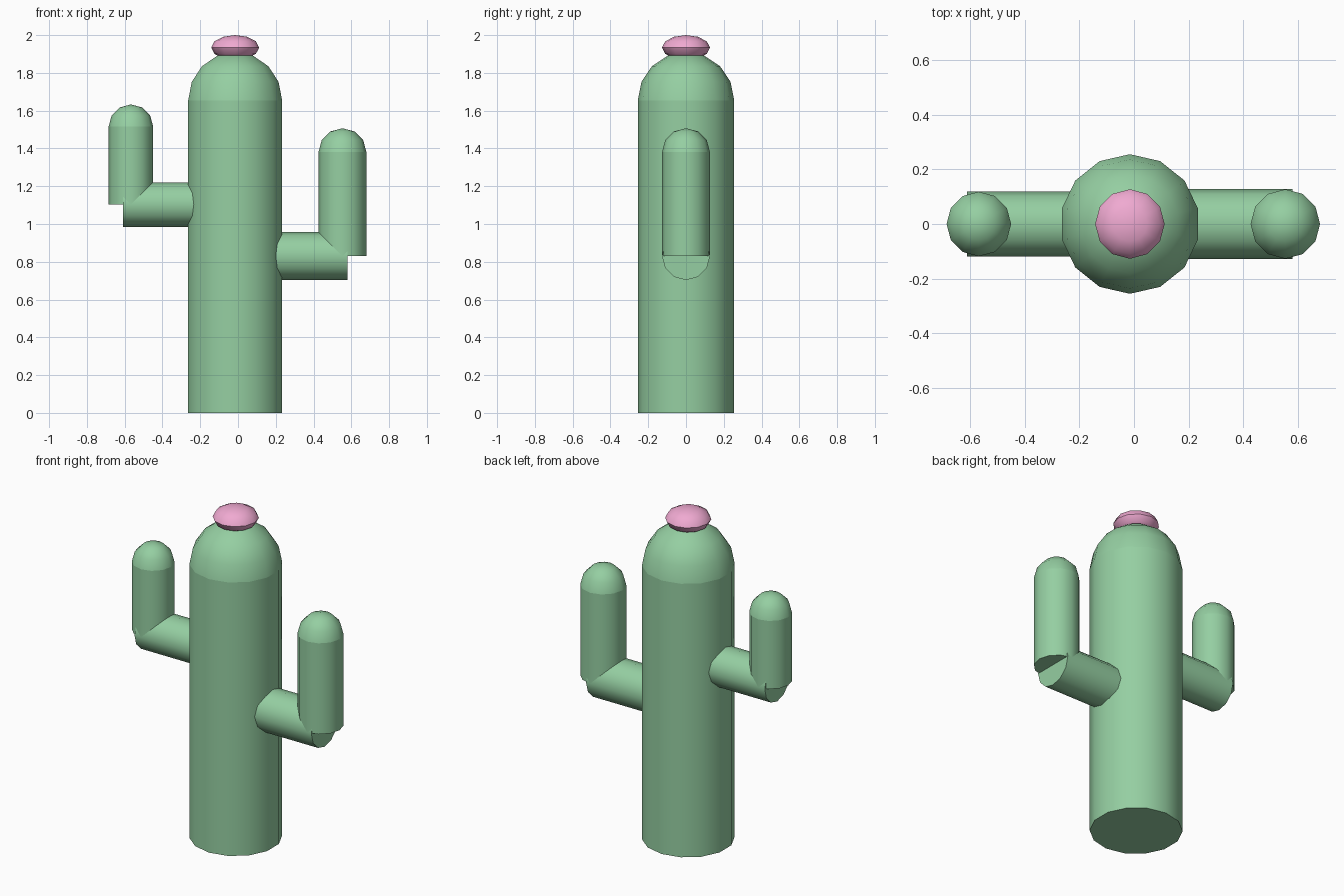
import bpy
import bmesh
from math import pi, sin, cos

if "Cube" in bpy.data.objects:
    bpy.data.objects.remove(bpy.data.objects["Cube"])


def material(name, color):
    m = bpy.data.materials.new(name)
    m.diffuse_color = color
    m.use_nodes = True
    m.node_tree.nodes["Principled BSDF"].inputs["Base Color"].default_value = m.diffuse_color
    return m


GREEN = material("cactus_green", (0.30, 0.62, 0.36, 1))
PINK = material("flower_pink", (0.87, 0.40, 0.64, 1))


def lathe(name, profile, sides, loc, mat, rot=(0, 0, 0)):
    """Revolve (radius, z) points around z; radius 0 makes a pole."""
    bm = bmesh.new()
    rings = []
    for r, z in profile:
        n = 1 if r < 1e-5 else sides
        rings.append([bm.verts.new((-r * sin(2 * pi * i / sides),
                                    r * cos(2 * pi * i / sides), z)) for i in range(n)])
    for a, b in zip(rings, rings[1:]):
        for i in range(sides):
            j = (i + 1) % sides
            quad = [a[i % len(a)], a[j % len(a)], b[j % len(b)], b[i % len(b)]]
            bm.faces.new(list(dict.fromkeys(quad)))
    # flat caps on open ends
    for ring in (rings[0], rings[-1]):
        if len(ring) > 1:
            bm.faces.new(ring)
    bmesh.ops.recalc_face_normals(bm, faces=bm.faces)
    mesh = bpy.data.meshes.new(name)
    bm.to_mesh(mesh)
    bm.free()
    mesh.materials.append(mat)
    ob = bpy.data.objects.new(name, mesh)
    ob.location, ob.rotation_euler = loc, rot
    bpy.context.collection.objects.link(ob)
    bpy.ops.object.select_all(action='DESELECT')
    ob.select_set(True)
    bpy.context.view_layer.objects.active = ob
    bpy.ops.object.shade_smooth_by_angle(angle=pi / 4)
    return ob


def arc(r, h, rings, start):
    """Elliptic profile from latitude start (radians) to the top pole."""
    step = pi / rings
    n = round((pi / 2 - start) / step)
    return [(r * cos(start + k * step), h * sin(start + k * step)) for k in range(n + 1)]


def column(name, x, r, z0, z1, sides, rings):
    """Upright cylinder with a rounded top."""
    lathe(name, [(r, 0), (r, z1 - z0)], sides, (x, 0, z0), GREEN)
    lathe(name + "_dome", arc(r, r, rings, 0), sides, (x, 0, z1), GREEN)


# Trunk and flower
TRUNK_X = -0.015
column("trunk", TRUNK_X, 0.255, 0, 1.655, 14, 8)
lathe("flower", arc(0.127, 0.066, 6, -pi / 2), 12, (TRUNK_X, 0, 1.934), PINK)

# Arms: side, radius, elbow height, upright x, branch end x, upright top
for side, r, z, x, end, top in (("left", 0.118, 1.103, -0.567, -0.61, 1.515),
                                ("right", 0.127, 0.83, 0.553, 0.58, 1.38)):
    sign = 1 if end > 0 else -1
    start = TRUNK_X + sign * 0.1
    lathe(side + "_branch", [(r, 0), (r, abs(end - start))], 12,
          (start, 0, z), GREEN, (0, sign * pi / 2, 0))
    column(side + "_arm", x, r, z, top, 12, 6)
